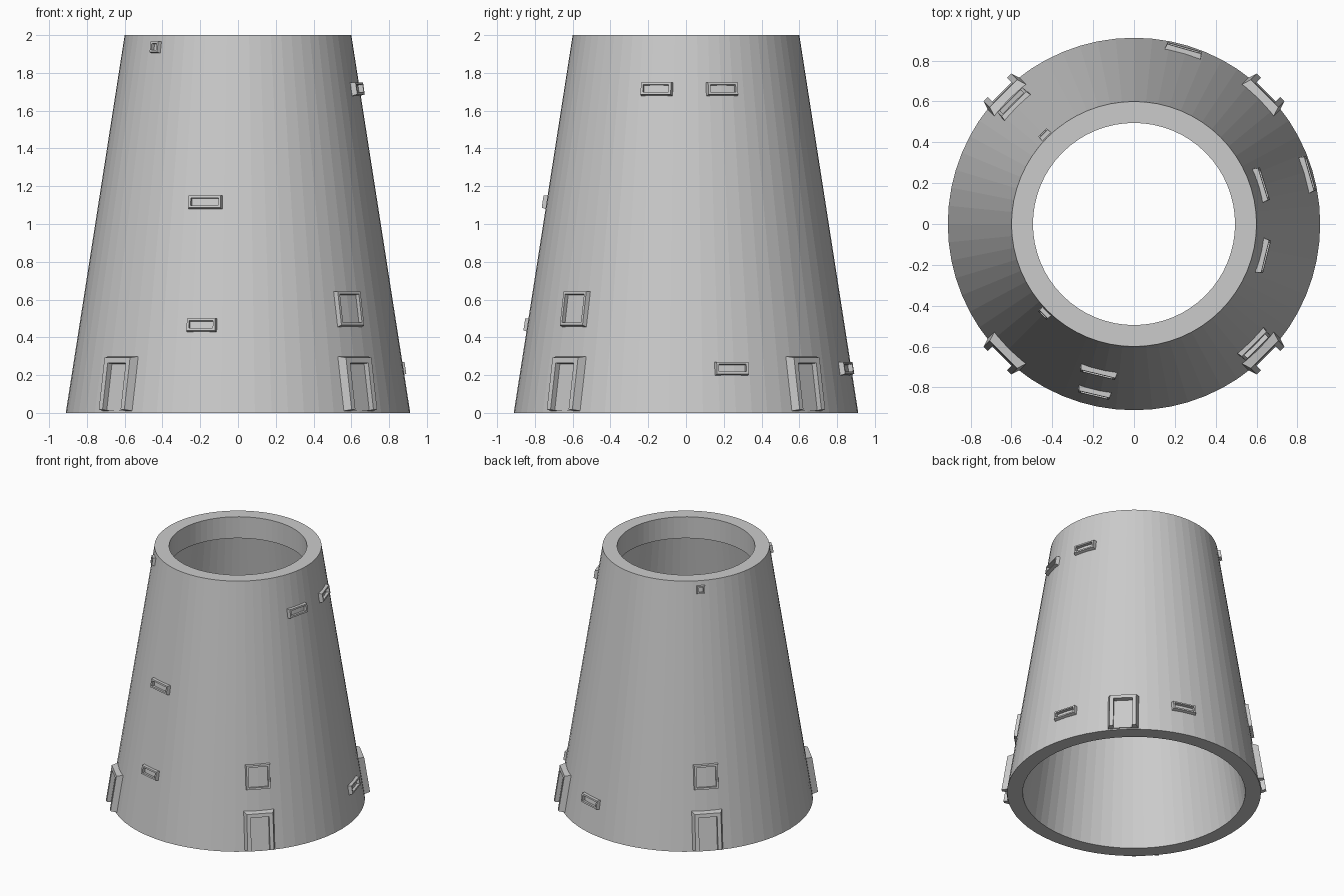
import bpy, bmesh
from math import sin, cos, radians, atan, pi
from mathutils import Matrix, Vector

if "Cube" in bpy.data.objects:
    bpy.data.objects.remove(bpy.data.objects["Cube"])

R0, R1, H, SEG = 0.912, 0.60, 2.0, 64
SLOPE = atan((R0 - R1) / H)


def finish(name, bm):
    bmesh.ops.recalc_face_normals(bm, faces=bm.faces)
    me = bpy.data.meshes.new(name)
    bm.to_mesh(me)
    bm.free()
    ob = bpy.data.objects.new(name, me)
    bpy.context.collection.objects.link(ob)
    return ob


def wall_matrix(deg, z):
    """Frame on the sloped wall: x = sideways, y = up the slope, z = outward."""
    a = radians(deg)
    rad = Vector((cos(a), sin(a), 0))
    up = Vector((0, 0, cos(SLOPE))) - rad * sin(SLOPE)
    out = rad * cos(SLOPE) + Vector((0, 0, sin(SLOPE)))
    side = up.cross(out)
    m = Matrix((side, up, out)).transposed().to_4x4()
    m.translation = rad * (R0 + (R1 - R0) * z / H) + Vector((0, 0, z))
    return m


def frame(name, deg, z, w, h, depth, bevel, bar, is_door=False):
    """Bevelled surround; windows are closed loops, doors are open at the foot."""
    bm = bmesh.new()
    m = wall_matrix(deg, z)
    profile = [(0, -0.03), (bevel, depth), (bevel + bar, depth), (bevel + bar, -0.03)]
    rings = []
    for inset, d in profile:
        x, top = w / 2 - inset, h / 2 - inset
        foot = -h / 2 if is_door else -top
        pts = [(-x, foot), (-x, top), (x, top), (x, foot)]
        rings.append([bm.verts.new(m @ Vector((px, py, d))) for px, py in pts])
    for i in range(4):
        a, b = rings[i], rings[(i + 1) % 4]
        for j in range(3 if is_door else 4):
            k = (j + 1) % 4
            bm.faces.new((a[j], a[k], b[k], b[j]))
    if is_door:
        for j in (0, 3):
            bm.faces.new([r[j] for r in rings])
        # door leaf set back between the jambs
        x, y = w / 2 - bevel - bar, h / 2
        leaf = bmesh.ops.create_cube(bm, size=1)["verts"]
        for v in leaf:
            v.co = m @ Vector((v.co.x * 2 * x, -(bevel + bar) / 2
                               + v.co.y * (2 * y - bevel - bar), v.co.z * 0.03 - 0.01))
    return finish(name, bm)


# Hollow tapered tower with a thicker lip inside the top
bm = bmesh.new()
profile = [(R0, 0), (R1, H), (0.495, H), (0.495, 1.83), (0.525, 1.83), (0.80, 0)]
rings = [[bm.verts.new((r * cos(2 * pi * i / SEG), r * sin(2 * pi * i / SEG), z))
          for i in range(SEG)] for r, z in profile]
for n, a in enumerate(rings):
    b = rings[(n + 1) % len(rings)]
    for i in range(SEG):
        j = (i + 1) % SEG
        bm.faces.new((a[i], a[j], b[j], b[i]))
finish("tower_wall", bm)

# Four doors on the diagonals
for k in range(4):
    frame(f"door_{k + 1}", 45 + 90 * k, 0.16, 0.235, 0.30, 0.037, 0.022, 0.028, True)

# Large windows above two opposite doors
for k, deg in enumerate((315, 135)):
    frame(f"large_window_{k + 1}", deg, 0.55, 0.19, 0.20, 0.02, 0.01, 0.014)

# Wide slit windows: angle, height, width
slits = [(256.5, 1.115, 0.19), (256.8, 0.465, 0.17), (-13.9, 1.715, 0.18),
         (17.2, 1.715, 0.18), (16, 0.235, 0.19), (74, 0.235, 0.19)]
for k, (deg, z, w) in enumerate(slits):
    frame(f"slit_window_{k + 1}", deg, z, w, 0.08, 0.022, 0.008, 0.012)

# Small windows under the top rim
for k, deg in enumerate((225, 135)):
    frame(f"small_window_{k + 1}", deg, 1.935, 0.07, 0.07, 0.02, 0.007, 0.01)
